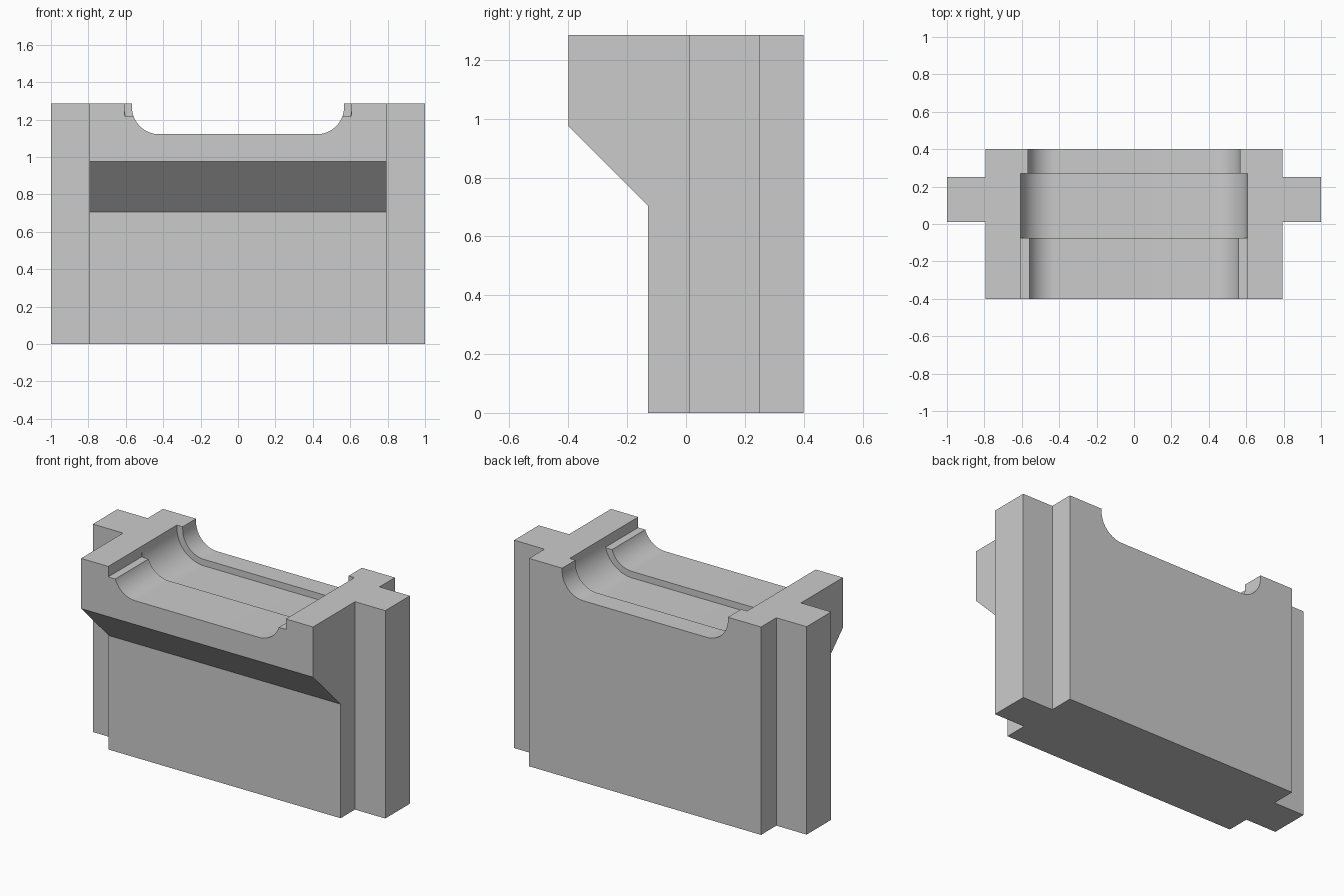
import bpy, bmesh, math
from mathutils import Vector

if "Cube" in bpy.data.objects:
    bpy.data.objects.remove(bpy.data.objects["Cube"], do_unlink=True)

grey = bpy.data.materials.new("plain_grey")
grey.use_nodes = True
colour = (0.6, 0.6, 0.6, 1)
grey.diffuse_color = colour
grey.node_tree.nodes["Principled BSDF"].inputs["Base Color"].default_value = colour

TOP = 1.285


def prism(name, points, axis, start, end):
    """Extrude a 2D outline along x, y or z."""
    place = {"x": lambda a, b: (start, a, b),
             "y": lambda a, b: (a, start, b),
             "z": lambda a, b: (a, b, start)}[axis]
    bm = bmesh.new()
    face = bm.faces.new([bm.verts.new(place(a, b)) for a, b in points])
    ext = bmesh.ops.extrude_face_region(bm, geom=[face])
    shift = Vector([(end - start) * (axis == k) for k in "xyz"])
    verts = [g for g in ext["geom"] if isinstance(g, bmesh.types.BMVert)]
    bmesh.ops.translate(bm, verts=verts, vec=shift)
    bmesh.ops.recalc_face_normals(bm, faces=bm.faces)
    mesh = bpy.data.meshes.new(name)
    bm.to_mesh(mesh)
    bm.free()
    mesh.materials.append(grey)
    obj = bpy.data.objects.new(name, mesh)
    bpy.context.collection.objects.link(obj)
    return obj


def cut(target, cutter):
    """Subtract the cutter, then discard it."""
    bpy.context.view_layer.objects.active = target
    mod = target.modifiers.new("cut", "BOOLEAN")
    mod.operation, mod.solver, mod.object = "DIFFERENCE", "EXACT", cutter
    bpy.ops.object.modifier_apply(modifier=mod.name)
    bpy.data.objects.remove(cutter, do_unlink=True)


def trough(radius, steps=16):
    """Flat-bottomed channel outline with rounded lower corners."""
    cx, cz = 0.422, 1.267
    right = [(cx + radius * math.sin(t), cz - radius * math.cos(t))
             for t in (i * math.pi / 2 / steps for i in range(steps + 1))]
    right.append((cx + radius, TOP + 0.2))
    return right + [(-x, z) for x, z in reversed(right)]


# Block with a guide tab on each end
half = [(0.793, -0.4), (0.793, 0.01), (1, 0.01), (1, 0.25), (0.793, 0.25), (0.793, 0.4)]
plan = half + [(-x, y) for x, y in reversed(half)]
block = prism("bearing_block", plan, "z", 0, TOP)

# Sloped undercut below the front overhang
cut(block, prism("undercut", [(-0.5, -0.1), (-0.13, -0.1), (-0.13, 0.705), (-0.4, 0.975),
                              (-0.5, 1.075)], "x", -1.1, 1.1))

# Rounded channel through the top, with a deeper groove in its middle
cut(block, prism("channel", trough(0.145), "y", -0.5, 0.5))
cut(block, prism("groove", trough(0.185), "y", -0.075, 0.27))

# Small ledges on both sides of the front channel
for side in (-1, 1):
    a, b = 0.5 * side, 0.607 * side
    cut(block, prism("ledge", [(a, 1.22), (b, 1.22), (b, 1.5), (a, 1.5)], "y", -0.5, -0.075))

# Smooth the curves, keep the edges sharp
bpy.ops.object.select_all(action="DESELECT")
block.select_set(True)
bpy.context.view_layer.objects.active = block
bpy.ops.object.shade_smooth_by_angle(angle=math.radians(25))
